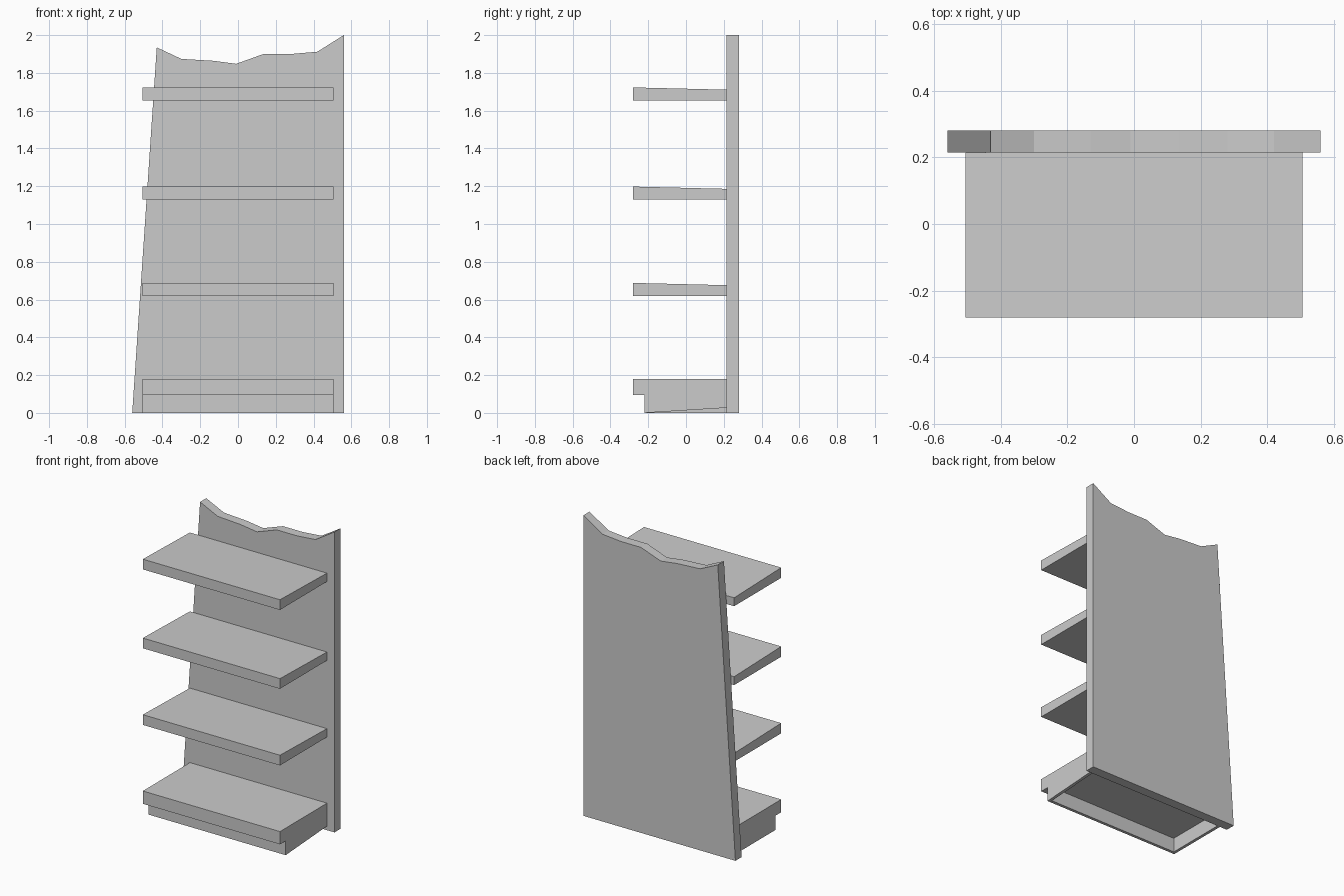
import bpy

if "Cube" in bpy.data.objects:
    bpy.data.objects.remove(bpy.data.objects["Cube"])


def prism(name, profile, axis, lo, hi):
    """Extrude a 2D profile along an axis: 'x' takes (y, z) points, 'y' takes (x, z) points."""
    def place(p, d):
        return (d, p[0], p[1]) if axis == 'x' else (p[0], d, p[1])
    n = len(profile)
    verts = [place(p, d) for d in (lo, hi) for p in profile]
    # counter-clockwise profiles face outward for 'x' when reversed at the low end
    faces = [tuple(reversed(range(n))), tuple(range(n, 2 * n))]
    faces += [(i, (i + 1) % n, n + (i + 1) % n, n + i) for i in range(n)]
    if axis == 'y':
        faces = [tuple(reversed(f)) for f in faces]
    mesh = bpy.data.meshes.new(name)
    mesh.from_pydata(verts, [], faces)
    obj = bpy.data.objects.new(name, mesh)
    bpy.context.collection.objects.link(obj)
    return obj


FRONT, BACK = -0.28, 0.215     # shelf depth range
HALF = 0.505                   # shelf half width
PLINTH = -0.22                 # recessed plinth front
WALL = 0.02                    # plinth board thickness
DECK = 0.095                   # underside of bottom deck

# Back panel with an irregular, jagged top edge
prism("back_panel", [
    (-0.56, 0), (0.56, 0), (0.56, 2.0), (0.42, 1.912), (0.28, 1.90),
    (0.135, 1.90), (-0.01, 1.848), (-0.13, 1.864), (-0.30, 1.874),
    (-0.43, 1.935)], 'y', BACK, 0.28)

# Shelves, top surface dropping slightly toward the back
for i, z in enumerate((0.62, 1.13, 1.655)):
    prism(f"shelf_{i + 1}", [
        (FRONT, z), (BACK, z), (BACK, z + 0.056), (FRONT, z + 0.068)],
        'x', -HALF, HALF)

# Bottom deck overhanging the plinth
prism("bottom_deck", [
    (FRONT, DECK), (BACK, DECK), (BACK, 0.18), (FRONT, 0.18)],
    'x', -HALF, HALF)

# Plinth, open underneath: front board between two side boards
prism("plinth_front", [
    (PLINTH, 0), (PLINTH + WALL, 0), (PLINTH + WALL, DECK), (PLINTH, DECK)],
    'x', -HALF + WALL, HALF - WALL)
for name, x, back_z in (("plinth_left", -HALF, 0.0),
                        ("plinth_right", HALF - WALL, 0.027)):
    prism(name, [
        (PLINTH, 0), (BACK, back_z), (BACK, DECK), (PLINTH, DECK)],
        'x', x, x + WALL)
